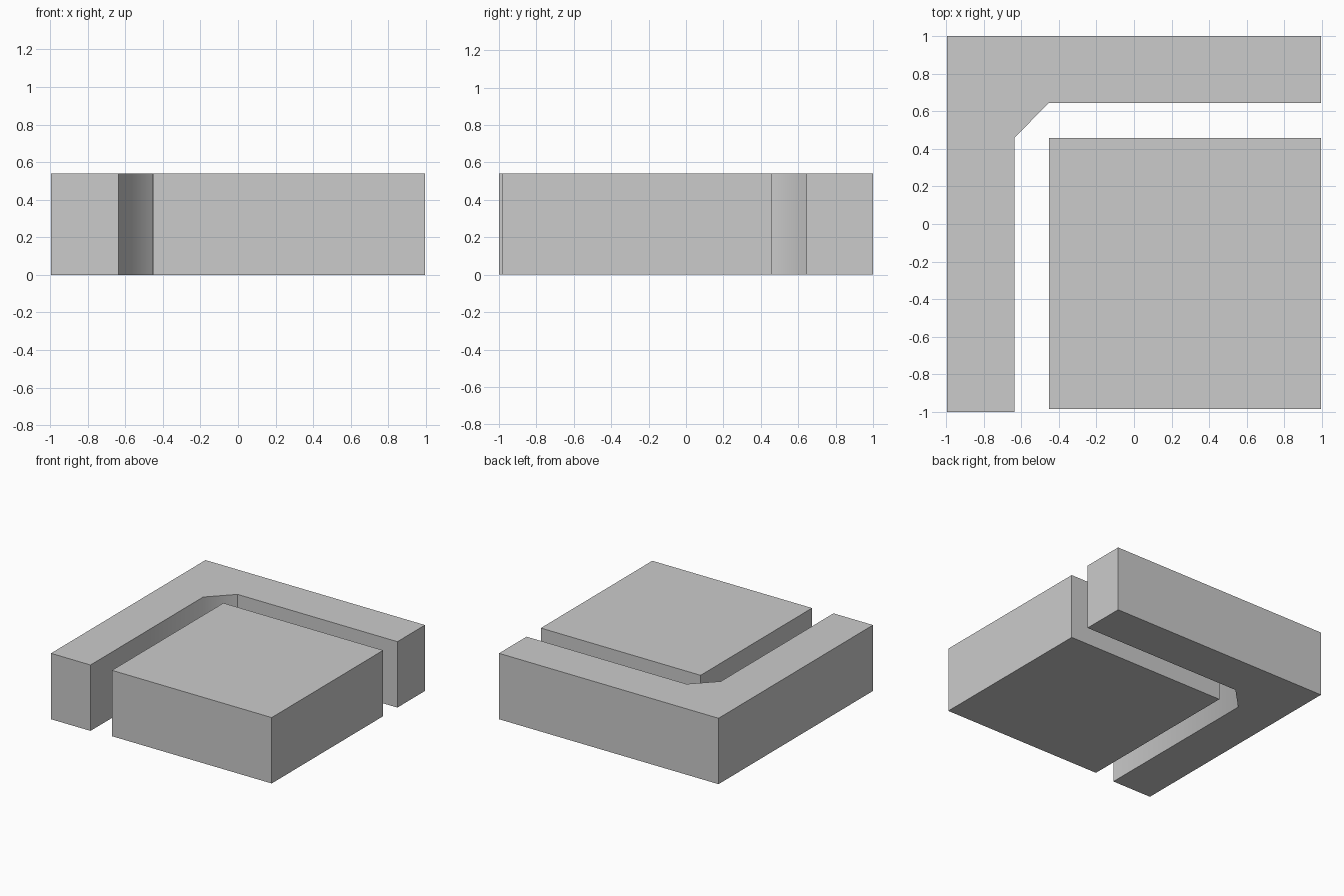
import bpy, bmesh

if "Cube" in bpy.data.objects:
    bpy.data.objects.remove(bpy.data.objects["Cube"])

HEIGHT = 0.54


def prism(name, outline, smooth_sides=()):
    """Extrude a counter-clockwise outline up from z = 0."""
    bm = bmesh.new()
    low = [bm.verts.new((x, y, 0)) for x, y in outline]
    top = [bm.verts.new((x, y, HEIGHT)) for x, y in outline]
    bm.faces.new(low[::-1])
    bm.faces.new(top)
    n = len(outline)
    for i in range(n):
        j = (i + 1) % n
        side = bm.faces.new((low[i], low[j], top[j], top[i]))
        side.smooth = i in smooth_sides
    mesh = bpy.data.meshes.new(name)
    bm.to_mesh(mesh)
    bm.free()
    obj = bpy.data.objects.new(name, mesh)
    bpy.context.collection.objects.link(obj)
    return obj


# L-shaped wall with a chamfered inner corner, its side arm blending softly into the chamfer
prism("corner_wall", [
    (-0.995, -1.0), (-0.637, -1.0), (-0.637, 0.458), (-0.455, 0.643),
    (0.995, 0.643), (0.995, 1.0), (-0.995, 1.0),
], smooth_sides=(1, 2))

# Square slab nested inside the corner
prism("inner_block", [
    (-0.453, -0.985), (0.995, -0.985), (0.995, 0.458), (-0.453, 0.458),
])
